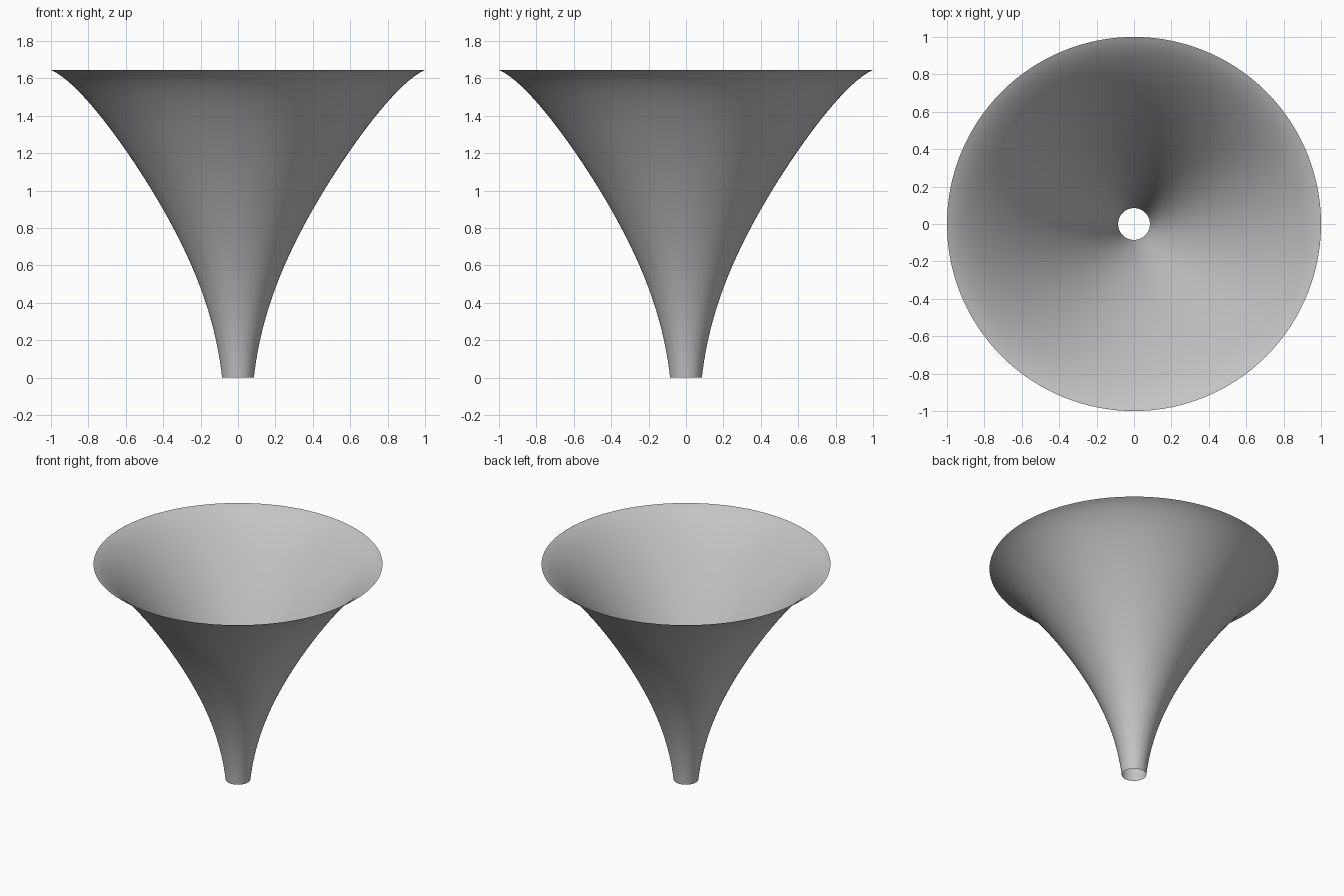
import bpy
import bmesh
import math
from mathutils import Vector
from mathutils.geometry import interpolate_bezier

SIDES = 128
STEPS = 24

cube = bpy.data.objects.get("Cube")
if cube:
    bpy.data.objects.remove(cube, do_unlink=True)

# Plain grey for the whole horn
grey = bpy.data.materials.new("grey")
grey.use_nodes = True
colour = (0.55, 0.55, 0.55, 1)
grey.diffuse_color = colour
grey.node_tree.nodes["Principled BSDF"].inputs["Base Color"].default_value = colour

# Flared profile: narrow throat, straight middle, outward-curling lip
throat, throat_handle = Vector((0.085, 0, 0)), Vector((0.125, 0, 0.36))
waist, waist_slope = Vector((0.46, 0, 1.0)), Vector((0.2, 0, 0.33))
lip_handle, lip = Vector((0.84, 0, 1.575)), Vector((1, 0, 1.645))
profile = interpolate_bezier(throat, throat_handle, waist - waist_slope, waist, STEPS)
profile += interpolate_bezier(waist, waist + waist_slope * 0.64, lip_handle, lip, STEPS)[1:]

# Spin the profile into a thin shell, open at both ends
bm = bmesh.new()
verts = [bm.verts.new(p) for p in profile]
edges = [bm.edges.new(pair) for pair in zip(verts, verts[1:])]
bmesh.ops.spin(bm, geom=verts + edges, cent=(0, 0, 0), axis=(0, 0, 1),
               angle=math.tau, steps=SIDES, use_merge=True)
bmesh.ops.remove_doubles(bm, verts=bm.verts, dist=0.0001)

# Outward-facing normals and smooth shading
bm.normal_update()
inward = [f for f in bm.faces
          if f.normal.xy.dot(f.calc_center_median().xy) < 0]
bmesh.ops.reverse_faces(bm, faces=inward)
for face in bm.faces:
    face.smooth = True

mesh = bpy.data.meshes.new("horn_shell")
bm.to_mesh(mesh)
bm.free()
mesh.materials.append(grey)
horn = bpy.data.objects.new("horn_shell", mesh)
bpy.context.collection.objects.link(horn)
